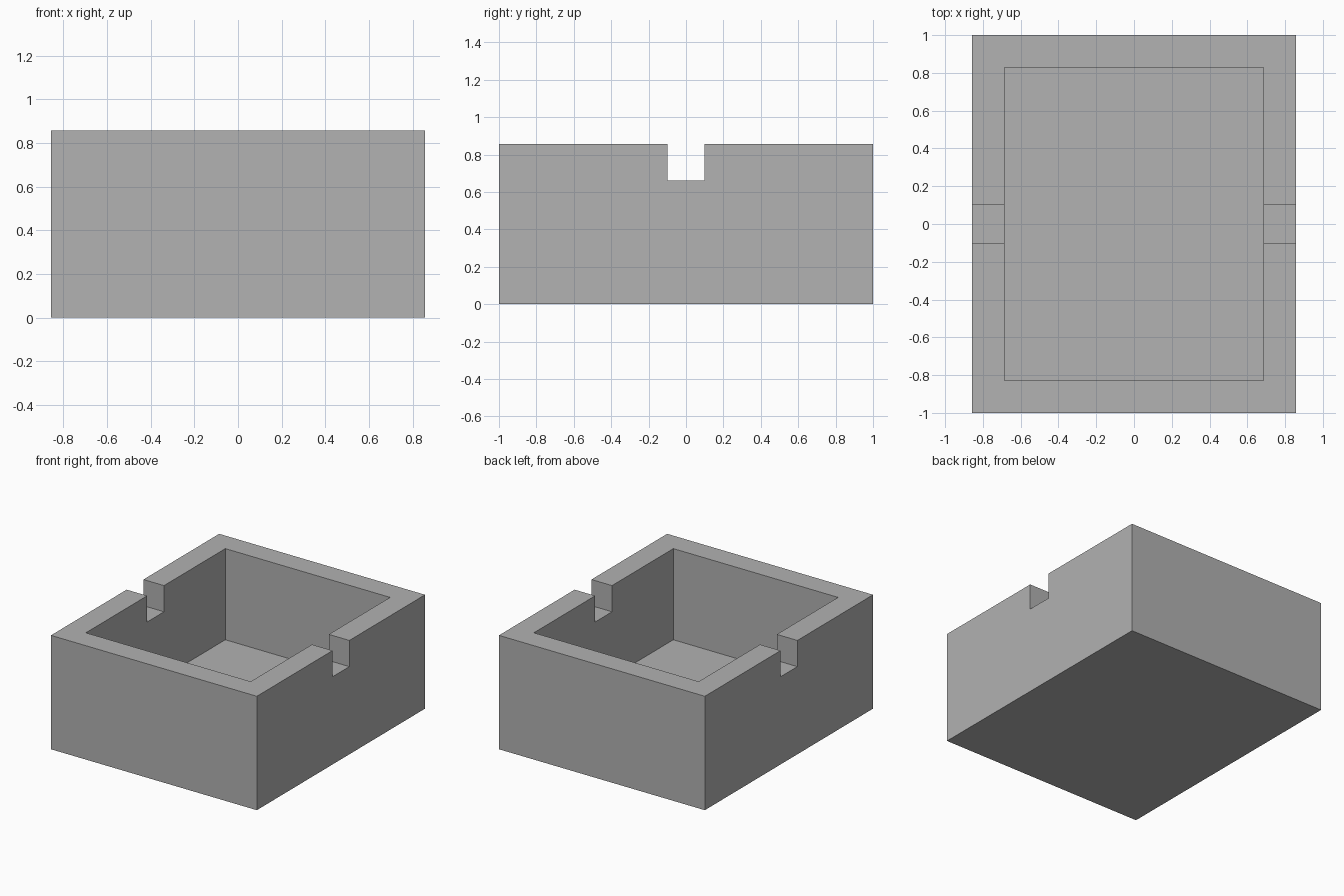
import bpy

default_cube = bpy.data.objects.get("Cube")
if default_cube:
    bpy.data.objects.remove(default_cube, do_unlink=True)

WIDTH, DEPTH, HEIGHT = 1.714, 2.0, 0.857
WALL = 0.171
NOTCH_WIDTH, NOTCH_FLOOR = 0.2, 0.66
CLEAR = 0.2  # how far cutters reach past the outside

grey = bpy.data.materials.new("plain_grey")
grey.use_nodes = True
colour = (0.445, 0.445, 0.445, 1)
grey.diffuse_color = colour
grey.node_tree.nodes["Principled BSDF"].inputs["Base Color"].default_value = colour


def block(name, width, depth, bottom, top):
    """Box centred in x and y, spanning bottom to top."""
    bpy.ops.mesh.primitive_cube_add(size=1, location=(0, 0, (bottom + top) / 2))
    obj = bpy.context.object
    obj.name = name
    obj.scale = (width, depth, top - bottom)
    bpy.ops.object.transform_apply(location=True, rotation=False, scale=True)
    obj.data.materials.append(grey)
    return obj


# Solid outer body
body = block("open_box", WIDTH, DEPTH, 0, HEIGHT)

# Inner cavity, and one channel that notches both side walls
cutters = [
    block("cavity_cutter", WIDTH - 2 * WALL, DEPTH - 2 * WALL, WALL, HEIGHT + CLEAR),
    block("notch_cutter", WIDTH + CLEAR, NOTCH_WIDTH, NOTCH_FLOOR, HEIGHT + CLEAR),
]
for cutter in cutters:
    cut = body.modifiers.new(cutter.name, "BOOLEAN")
    cut.operation = "DIFFERENCE"
    cut.solver = "EXACT"
    cut.object = cutter
    bpy.context.view_layer.objects.active = body
    bpy.ops.object.modifier_apply(modifier=cut.name)
    bpy.data.objects.remove(cutter, do_unlink=True)
